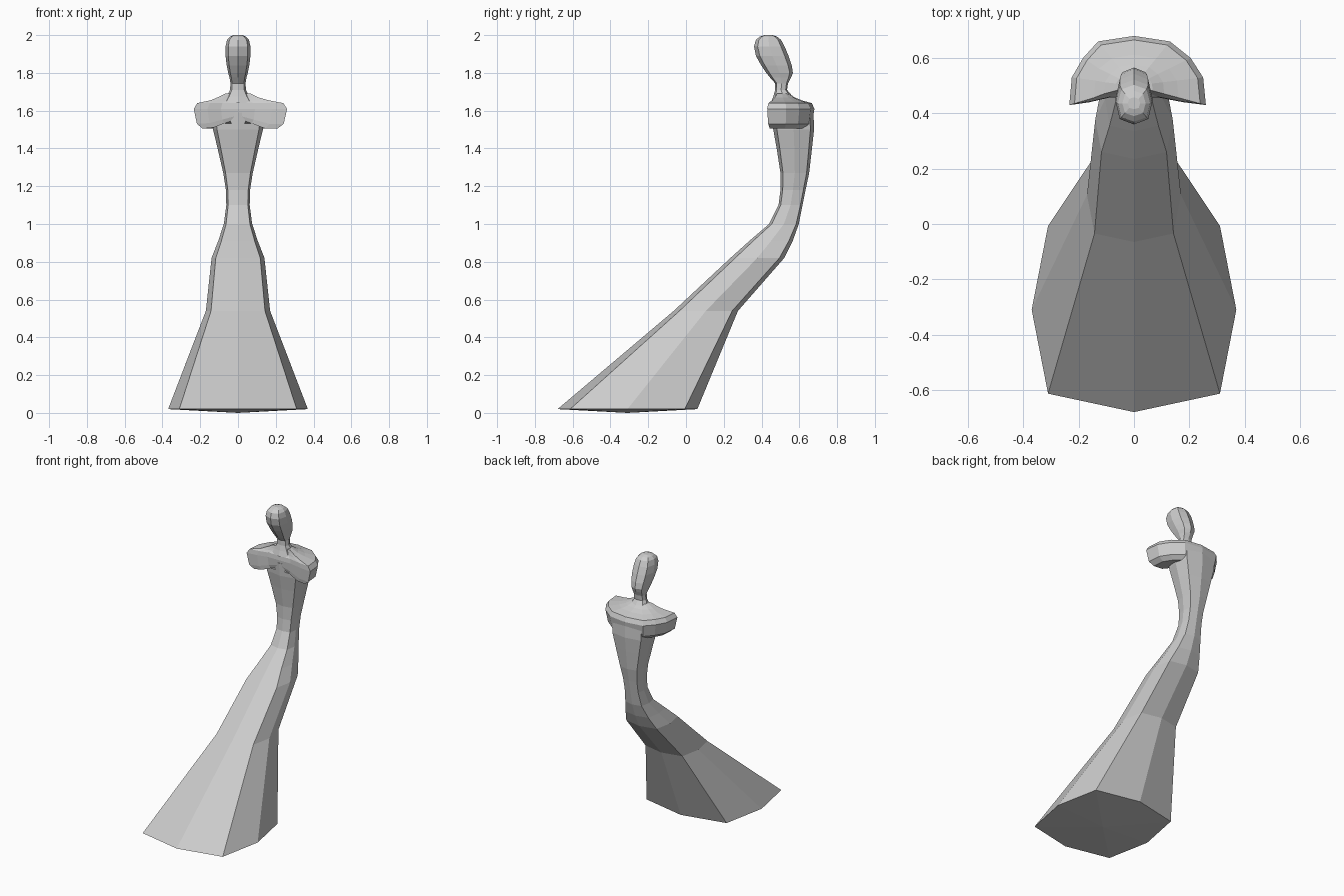
import bpy, bmesh

if "Cube" in bpy.data.objects:
    bpy.data.objects.remove(bpy.data.objects["Cube"])

grey = bpy.data.materials.new("stone grey")
grey.diffuse_color = (0.6, 0.6, 0.6, 1)
grey.use_nodes = True
grey.node_tree.nodes["Principled BSDF"].inputs["Base Color"].default_value = grey.diffuse_color


def loft(name, rings, bottom=None):
    """Skin a stack of equal-length closed rings and cap both ends."""
    bm = bmesh.new()
    loops = [[bm.verts.new(p) for p in ring] for ring in rings]
    n = len(loops[0])
    for a, b in zip(loops, loops[1:]):
        for i in range(n):
            j = (i + 1) % n
            bm.faces.new((a[i], a[j], b[j], b[i]))
    bm.faces.new(loops[-1])
    if bottom:
        tip = bm.verts.new(bottom)
        for i in range(n):
            bm.faces.new((tip, loops[0][(i + 1) % n], loops[0][i]))
    else:
        bm.faces.new(loops[0][::-1])
    bmesh.ops.recalc_face_normals(bm, faces=bm.faces)
    mesh = bpy.data.meshes.new(name)
    bm.to_mesh(mesh)
    bm.free()
    mesh.materials.append(grey)
    ob = bpy.data.objects.new(name, mesh)
    bpy.context.collection.objects.link(ob)
    return ob


def octagon(z, front, back, w, inset=0.84, lean=0.09):
    """Eight-sided section: centre points plus corners and sides."""
    mid, d = (front + back) / 2, (back - front) * lean
    half = [(w * inset, front + d), (w, mid), (w * inset, back - d)]
    return ([(0, front, z)] + [(x, y, z) for x, y in half] +
            [(0, back, z)] + [(-x, y, z) for x, y in half[::-1]])


# gown and torso: z, front y, back y, half width
gown = [(0.02, -0.68, 0.06, 0.37), (0.54, -0.065, 0.275, 0.17),
        (0.82, 0.235, 0.52, 0.14), (0.91, 0.335, 0.565, 0.105),
        (1.00, 0.44, 0.597, 0.075), (1.10, 0.49, 0.617, 0.062),
        (1.18, 0.50, 0.633, 0.064), (1.27, 0.50, 0.652, 0.078),
        (1.40, 0.48, 0.667, 0.108), (1.50, 0.462, 0.678, 0.132),
        (1.59, 0.455, 0.675, 0.135)]
loft("gown_and_torso", [octagon(*r) for r in gown], bottom=(0, -0.31, 0.0))

# crescent shoulders: right-hand outline, the left arm is slightly shorter
outline = [(0.09, 0.457), (0.18, 0.44), (0.26, 0.43), (0.25, 0.53),
           (0.205, 0.60), (0.13, 0.66)]


def crescent(z, s, centre_z=None):
    """Outline shrunk by s toward the chest; centre_z lifts the middle."""
    cy = 0.50
    right = [(x * s, cy + (y - cy) * s) for x, y in outline]
    left = [(-x * (0.9 if x > 0.14 else 1), y) for x, y in right[::-1]]
    pts = [(0, cy - 0.043 * s)] + right + [(0, cy + 0.18 * s)] + left
    cz = z if centre_z is None else centre_z
    ring = []
    for x, y in pts:
        t = min(1, abs(x) / (0.18 * s))
        if y > cy:
            t = 1
        ring.append((x, y, cz + (z - cz) * t))
    return ring


loft("shoulders", [crescent(1.505, 0.80, 1.56), crescent(1.53, 0.93, 1.575),
                   crescent(1.61, 1.0), crescent(1.64, 0.92),
                   crescent(1.655, 0.62), crescent(1.67, 0.42),
                   crescent(1.69, 0.26)])

# neck and head, leaning forward
head = [(1.64, 0.45, 0.59, 0.085), (1.675, 0.462, 0.565, 0.06),
        (1.71, 0.472, 0.535, 0.042), (1.745, 0.472, 0.54, 0.04),
        (1.775, 0.445, 0.556, 0.045), (1.80, 0.425, 0.566, 0.052),
        (1.84, 0.398, 0.560, 0.060), (1.89, 0.370, 0.543, 0.066),
        (1.94, 0.360, 0.522, 0.066), (1.975, 0.370, 0.503, 0.058),
        (1.992, 0.390, 0.482, 0.042), (2.0, 0.415, 0.458, 0.022)]
loft("neck_and_head", [octagon(*r, inset=0.78, lean=0.12) for r in head])
